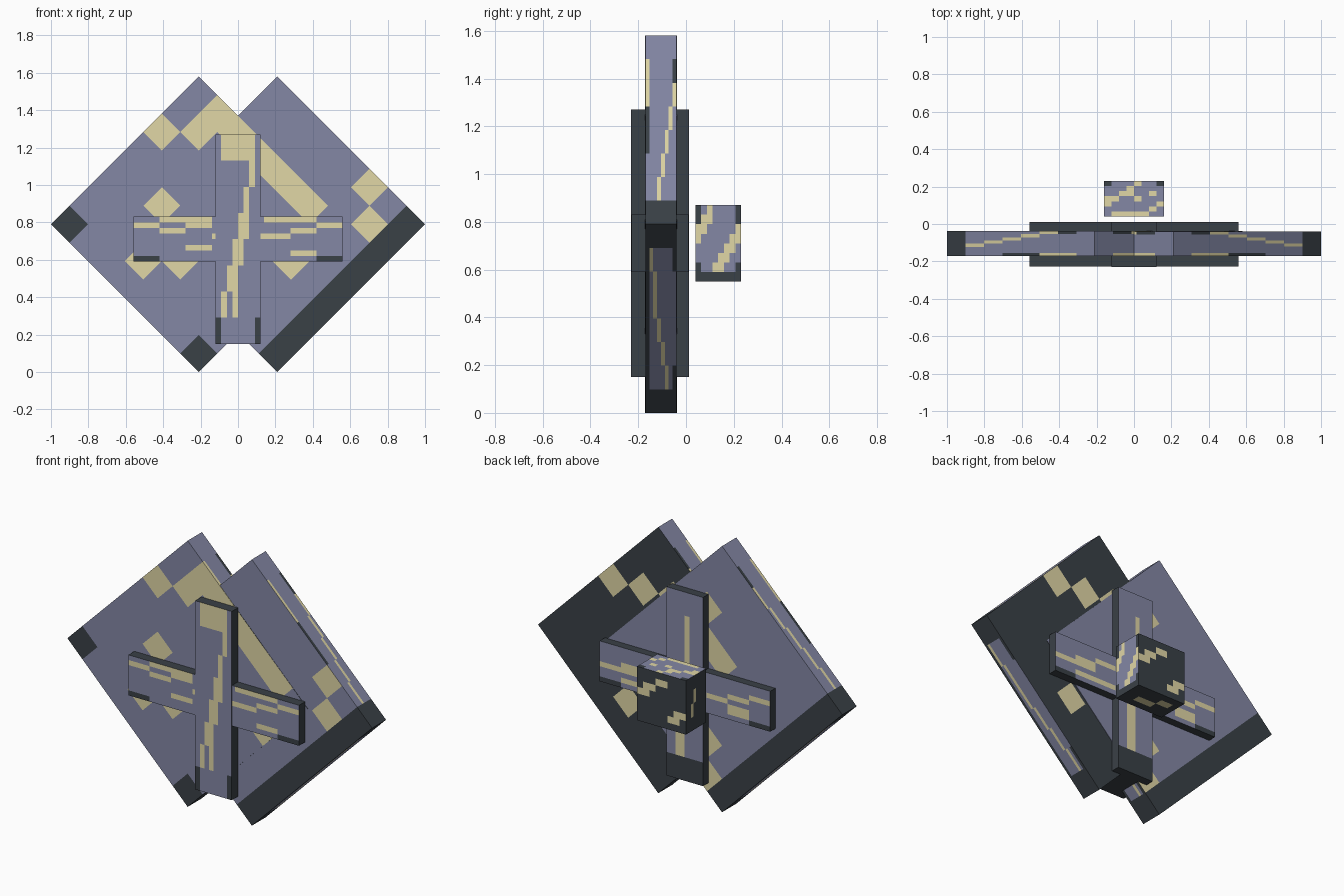
import bpy, bmesh, math
from mathutils import Vector

cube = bpy.data.objects.get("Cube")
if cube:
    bpy.data.objects.remove(cube, do_unlink=True)


def make_material(name, colour):
    mat = bpy.data.materials.new(name)
    mat.use_nodes = True
    mat.diffuse_color = (*colour, 1)
    bsdf = mat.node_tree.nodes["Principled BSDF"]
    bsdf.inputs["Base Color"].default_value = (*colour, 1)
    bsdf.inputs["Roughness"].default_value = 0.9
    return mat


MATERIALS = [
    make_material("slate blue", (0.23, 0.245, 0.375)),
    make_material("pale sand", (0.75, 0.68, 0.38)),
    make_material("charcoal", (0.042, 0.052, 0.062)),
]
CODES = ".yd"

# Each side: outward normal, then right and up as seen from outside
X, Y, Z = Vector((1, 0, 0)), Vector((0, 1, 0)), Vector((0, 0, 1))
SIDES = {
    "front": (-Y, X, Z), "back": (Y, -X, Z),
    "right": (X, Y, Z), "left": (-X, -Y, Z),
    "top": (Z, X, Y), "bottom": (-Z, X, -Y),
}


def flip(rows):
    return [row[::-1] for row in rows]


def turn(rows):
    """Lay a vertical pattern along a horizontal face."""
    return ["".join(col) for col in zip(*rows)][::-1]


def on_dark(rows):
    return [row.replace(".", "d") for row in rows]


def painted_box(name, centre, size, paint, tilt=0.0):
    """Box whose sides are cut into cells coloured by letter patterns."""
    bm = bmesh.new()
    half = Vector(size) / 2
    for side, (normal, right, up) in SIDES.items():
        rows = paint.get(side, ["."])
        nv, nu = len(rows), len(rows[0])

        def corner(c, r):
            d = normal + right * (2 * c / nu - 1) + up * (1 - 2 * r / nv)
            return bm.verts.new([a * b for a, b in zip(d, half)])

        for r, row in enumerate(rows):
            for c, code in enumerate(row):
                face = bm.faces.new([corner(c, r + 1), corner(c + 1, r + 1),
                                     corner(c + 1, r), corner(c, r)])
                face.material_index = CODES.index(code)
    bmesh.ops.remove_doubles(bm, verts=bm.verts, dist=0.0001)
    mesh = bpy.data.meshes.new(name)
    bm.to_mesh(mesh)
    bm.free()
    for mat in MATERIALS:
        mesh.materials.append(mat)
    obj = bpy.data.objects.new(name, mesh)
    obj.location = centre
    obj.rotation_euler.y = tilt
    bpy.context.collection.objects.link(obj)
    return obj


DARK = ["d"]

# Narrow edges of the two tilted slabs
upper_edge = ["........", "y......d", "y......y", "d.....y.",
              "d....y..", "....y...", "...y....", "dddddddd"]
lower_edge = ["dddddddd", "dy.....d", "d.y.....", "d.y.....",
              "d..y....", "d...y...", "d....y.d", "dddddddd"]
edges = {"top": turn(upper_edge), "left": flip(upper_edge),
         "right": lower_edge, "bottom": turn(lower_edge)}

# Tilted square slabs
painted_box("right_slab", (-0.21, -0.105, 0.79), (1.117, 0.134, 1.117), {
    "front": [".yyyyyy.", ".y......", "y......y", "........",
              "..y.....", "....y...", "...y....", "d......d"],
    "back": ["........", ".....y..", "....y...", "....y...",
             "........", ".y......", "y.......", "dddddddd"],
    **edges}, math.pi / 4)
painted_box("left_slab", (0.21, -0.105, 0.79), (1.117, 0.13, 1.117), {
    "front": [".....y.d", "......yd"] + [".......d"] * 6,
    "back": on_dark(["....y...", ".....y..", "......y.", ".......y",
                     ".y.....y", ".......y", ".......y", "........"]),
    **edges}, math.pi / 4)

# Upright and crossbar
upright = [".yyyyyy.", "......y.", ".....y..", "....yy..",
           "...yy...", "..yy....", ".y.y....", "d......d"]
painted_box("upright", (0, -0.109, 0.71), (0.24, 0.242, 1.12), {
    "front": upright,
    "back": ["........", "....y...", "....y...", "...yy...",
             "...y....", "..yy....", "..yy....", "dddddddd"],
    "left": DARK, "right": DARK, "top": DARK, "bottom": DARK})
crossbar = [".yy..yy.", "y.y....y", ".y....y.", "...yyy..",
            "........", "..y.....", "......y.", "d......d"]
painted_box("crossbar", (0, -0.109, 0.71), (1.12, 0.238, 0.24), {
    "front": crossbar,
    "back": ["........", "........", "..y....y", ".y....y.",
             "yy...y..", "......y.", ".yy...y.", "d......d"],
    "left": DARK, "right": DARK, "top": DARK, "bottom": DARK})

# Small block behind
block_side = ["d.y....d", "dyy....d", "yy.....y", "y.....yy",
              ".....yy.", "....yy..", "d..yy..d", "dddddddd"]
painted_box("rear_block", (0, 0.135, 0.71), (0.32, 0.19, 0.32), {
    "back": on_dark(["........", "...yy...", ".yy.....", "yy......",
                     "........", "......yy", ".....yy.", "........"]),
    "right": block_side,
    "left": on_dark(["........", "...y....", "..y.....", "........"]),
    "top": ["d...y..d", "...y....", "..yy..y.", "yy..y...",
            "y......y", "......y.", ".yyyyy.."],
    "bottom": on_dark(["........", "...yyy..", ".yy.....", "........"])})
